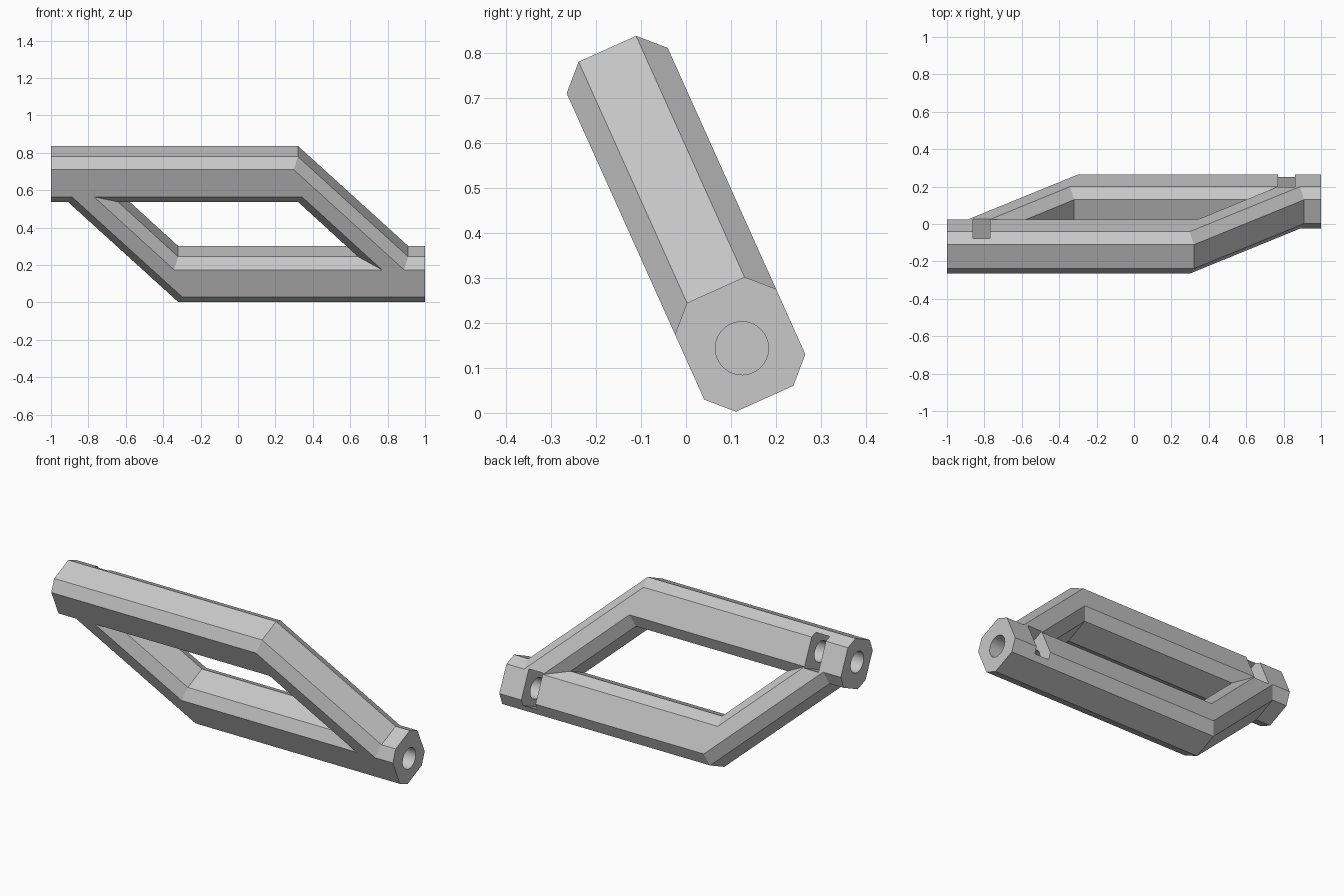
import bpy, bmesh
from math import radians, sin, cos, pi
from mathutils import Vector, Matrix

cube = bpy.data.objects.get("Cube")
if cube:
    bpy.data.objects.remove(cube, do_unlink=True)

HALF, FLAT, CHAMFER = 0.123, 0.07, 0.053      # half thickness, flat half, bevel
BORE_V, BORE_R, SLOT_R = 0.303, 0.059, 0.112  # bore offset, bore radius, slot radius
TILT = Matrix.Translation((0, 0, 0.42)) @ Matrix.Rotation(radians(114.2), 4, 'X')

grey = bpy.data.materials.new("plain_grey")
grey.use_nodes = True
grey.diffuse_color = (0.58, 0.58, 0.58, 1)
grey.node_tree.nodes["Principled BSDF"].inputs["Base Color"].default_value = (0.58, 0.58, 0.58, 1)


def inset(points, amount):
    """Move each side of a counter-clockwise outline inward; end caps stay put."""
    pts = [Vector(p) for p in points]
    lines = []
    for a, b in zip(pts, pts[1:] + pts[:1]):
        d = (b - a).normalized()
        keep = abs(d.x) < 0.001
        lines.append((a + Vector((-d.y, d.x)) * (0 if keep else amount), d))
    out = []
    for (p, d), (q, e) in zip(lines[-1:] + lines[:-1], lines):
        t = (q - p).cross(e) / d.cross(e) if hasattr(Vector((0, 0)), "cross") else 0
        out.append(p + d * t)
    return out


def loft(name, rings):
    """Closed solid through matching rings of 3D points."""
    bm = bmesh.new()
    loops = [[bm.verts.new(p) for p in ring] for ring in rings]
    for low, high in zip(loops, loops[1:]):
        for i in range(len(low)):
            j = (i + 1) % len(low)
            bm.faces.new((low[i], low[j], high[j], high[i]))
    bm.faces.new(loops[0][::-1])
    bm.faces.new(loops[-1])
    bmesh.ops.recalc_face_normals(bm, faces=bm.faces)
    mesh = bpy.data.meshes.new(name)
    bm.to_mesh(mesh)
    bm.free()
    obj = bpy.data.objects.new(name, mesh)
    bpy.context.collection.objects.link(obj)
    mesh.materials.append(grey)
    obj.matrix_world = TILT
    return obj


def bevelled(name, outline, sign, extra=0):
    """Slab whose front and back rims are bevelled at 45 degrees."""
    levels = [(-HALF - extra, CHAMFER + extra), (-FLAT, 0), (FLAT, 0), (HALF + extra, CHAMFER + extra)]
    return loft(name, [[(p.x, p.y, z) for p in inset(outline, sign * d)] for z, d in levels])


def x_prism(name, x0, x1, section):
    return loft(name, [[(x, y, z) for y, z in section] for x in (x0, x1)])


# Frame outline and window: each half turned about the centre gives the other half
half_outer = [(-0.32, -0.426), (1, -0.426), (1, -0.161), (0.91, -0.161)]
half_window = [(-0.32, -0.161), (0.642, -0.161)]
turn = lambda pts: pts + [(-x, -y) for x, y in pts]
frame = bevelled("parallelogram_frame", turn(half_outer), 1)
cutters = [bevelled("window_cutter", turn(half_window), -1, 0.02)]

# End bores and pointed nut slots open to the back
for side, label in ((1, "left"), (-1, "right")):
    mid = -side * BORE_V
    circle = [(mid + BORE_R * cos(i * pi / 24), BORE_R * sin(i * pi / 24)) for i in range(48)]
    cutters.append(x_prism(label + "_bore_cutter", side * 0.6, side * 1.1, circle))
    w = SLOT_R * cos(pi / 6)
    slot = [(mid - w, -0.2), (mid + w, -0.2), (mid + w, SLOT_R / 2), (mid, SLOT_R), (mid - w, SLOT_R / 2)]
    cutters.append(x_prism(label + "_slot_cutter", side * 0.77, side * 0.86, slot))

for cutter in cutters:
    cutter.hide_render = True
    mod = frame.modifiers.new(cutter.name, 'BOOLEAN')
    mod.operation, mod.solver, mod.object = 'DIFFERENCE', 'EXACT', cutter

# Bake the cuts, then remove the cutters
bpy.context.view_layer.objects.active = frame
frame.select_set(True)
for mod in list(frame.modifiers):
    bpy.ops.object.modifier_apply(modifier=mod.name)
for cutter in cutters:
    bpy.data.objects.remove(cutter, do_unlink=True)
bpy.ops.object.shade_smooth_by_angle(angle=radians(20))
